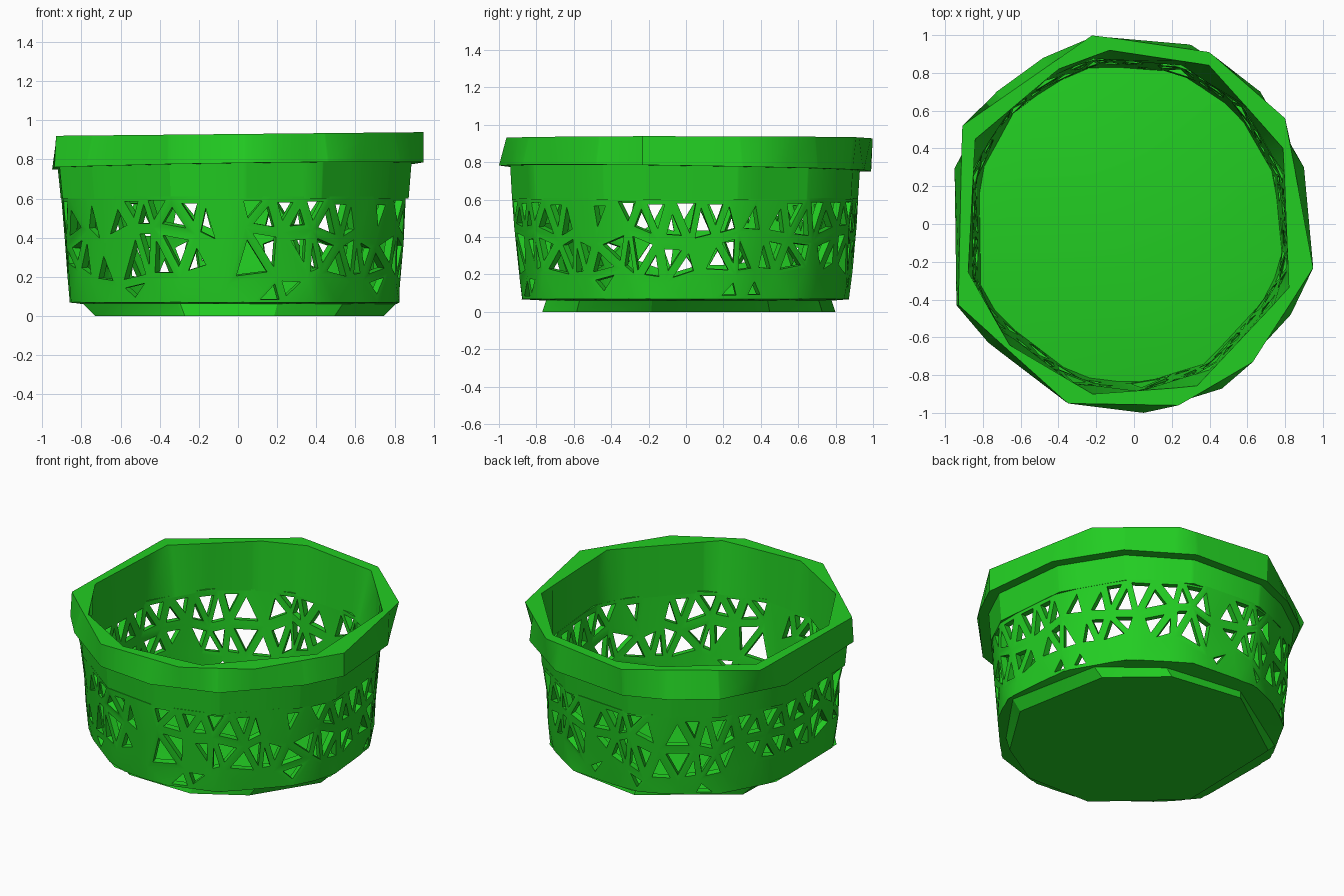
import bpy, bmesh, math, random
from mathutils import Vector

if "Cube" in bpy.data.objects:
    bpy.data.objects.remove(bpy.data.objects["Cube"])

random.seed(11)

green = bpy.data.materials.new("leaf green")
green.diffuse_color = (0.016, 0.61, 0.016, 1)
green.use_nodes = True
green.node_tree.nodes["Principled BSDF"].inputs["Base Color"].default_value = green.diffuse_color

# Plan outlines of the hand-made, slightly irregular rings (x, y)
RIM_TOP = [(-.22, 1), (.4, .91), (.8, .56), (.95, -.23), (.63, -.73), (.24, -.96),
           (-.35, -.95), (-.93, -.43), (-.91, .52)]
RIM_INNER = [(-.13, .92), (.4, .84), (.79, .4), (.82, -.34), (.33, -.86), (-.22, -.9),
             (-.66, -.64), (-.88, -.25), (-.84, .45), (-.4, .82)]
LIP = [(.05, -1), (.47, -.87), (.83, -.48), (.95, -.23), (.9, .3), (.67, .7), (.3, .95),
       (-.22, .99), (-.48, .88), (-.73, .7), (-.95, .3), (-.94, -.43), (-.77, -.63), (-.35, -.95)]
# The wall follows the lip but sits a little to the left
BODY = [(x - .018, y) for x, y in LIP]


def on_outline(poly, ang, sx=1.0, sy=None):
    """Point where a ray from the centre meets the outline."""
    dx, dy = math.cos(ang), math.sin(ang)
    best = 0
    for (ax, ay), (bx, by) in zip(poly, poly[1:] + poly[:1]):
        ex, ey = bx - ax, by - ay
        den = dx * ey - dy * ex
        if abs(den) < 1e-9:
            continue
        t = (ax * ey - ay * ex) / den
        u = (ax * dy - ay * dx) / den
        if t > 0 and -1e-3 <= u <= 1 + 1e-3:
            best = max(best, t)
    return dx * best * sx, dy * best * (sx if sy is None else sy)


def finish(bm, name, angle=30, thickness=0):
    bmesh.ops.recalc_face_normals(bm, faces=bm.faces)
    me = bpy.data.meshes.new(name)
    bm.to_mesh(me)
    bm.free()
    me.materials.append(green)
    ob = bpy.data.objects.new(name, me)
    bpy.context.collection.objects.link(ob)
    bpy.ops.object.select_all(action='DESELECT')
    ob.select_set(True)
    bpy.context.view_layer.objects.active = ob
    if thickness:
        mod = ob.modifiers.new("thickness", 'SOLIDIFY')
        mod.thickness = thickness
        mod.offset = -1
        bpy.ops.object.modifier_apply(modifier=mod.name)
    bpy.ops.object.shade_smooth_by_angle(angle=math.radians(angle))
    return ob


def loft(name, rings, closed=False):
    """Skin rings of (outline, x scale, y scale, height function)."""
    angs = sorted({round(math.atan2(y, x), 2) for r in rings for x, y in r[0]})
    bm = bmesh.new()
    loops = []
    for poly, sx, sy, zf in rings:
        row = []
        for a in angs:
            x, y = on_outline(poly, a, sx, sy)
            row.append(bm.verts.new((x, y, zf(x, y))))
        loops.append(row)
    n = len(angs)
    pairs = list(zip(loops, loops[1:]))
    if closed:
        pairs.append((loops[-1], loops[0]))
    for lo, hi in pairs:
        for i in range(n):
            j = (i + 1) % n
            bm.faces.new((lo[i], lo[j], hi[j], hi[i]))
    if not closed:
        bm.faces.new(loops[0])
        bm.faces.new(loops[-1])
    return finish(bm, name)


def flat(z):
    return lambda x, y: z


# Rim: solid upper wall band with a slightly tilted overhanging lip
def lip_low(x, y):
    return .768 + .015 * x - .014 * y


def lip_top(x, y):
    return .93 + .01 * x


loft("rim", [(BODY, .936, .93, flat(.6)), (BODY, .952, .94, lip_low), (LIP, 1, 1, lip_low),
             (RIM_TOP, 1, 1, lip_top), (RIM_INNER, 1, 1, lip_top), (BODY, .89, .885, flat(.6))],
     closed=True)

# Base: floor plate with a recessed, tapering foot
loft("base", [(RIM_TOP, .785, .8, flat(0)), (RIM_TOP, .85, .78, flat(.06)),
              (BODY, .885, .885, flat(.068)), (BODY, .855, .855, flat(.075))])

# Lattice wall: jittered triangle grid, each triangle in the open rows cut by a smaller one
N = 34
ROWS = [.068, .2, .40, .61]
bm = bmesh.new()
grid = []
for k, z in enumerate(ROWS):
    row = []
    for i in range(N):
        loose = k in (1, 2)
        a = 2 * math.pi * (i + .5 * (k % 2) + (random.uniform(-.3, .3) if loose else 0)) / N
        h = z + (random.uniform(-.06, .06) if loose else 0)
        s = .89 + .043 * (h - .07) / .53
        x, y = on_outline(BODY, a, s)
        row.append(bm.verts.new((x, y, h)))
    grid.append(row)


def add_triangle(tri, pierced):
    if not pierced:
        bm.faces.new(tri)
        return
    c = sum((v.co for v in tri), Vector()) / 3
    size = random.uniform(.45, .68)
    hole = [bm.verts.new(c.lerp(v.co, size)) for v in tri]
    for i in range(3):
        j = (i + 1) % 3
        bm.faces.new((tri[i], tri[j], hole[j], hole[i]))


for k in range(3):
    lo, hi = grid[k], grid[k + 1]
    for i in range(N):
        j = (i + 1) % N
        if k % 2 == 0:
            tris = [(lo[i], lo[j], hi[i]), (lo[j], hi[j], hi[i])]
        else:
            tris = [(lo[i], hi[j], hi[i]), (lo[i], lo[j], hi[j])]
            tris = [(lo[i], hi[j], hi[i]), (lo[i], lo[j], hi[j])]
        for t in tris:
            add_triangle(t, random.random() < (.12, .85, .85)[k])

finish(bm, "lattice_wall", thickness=.042)
